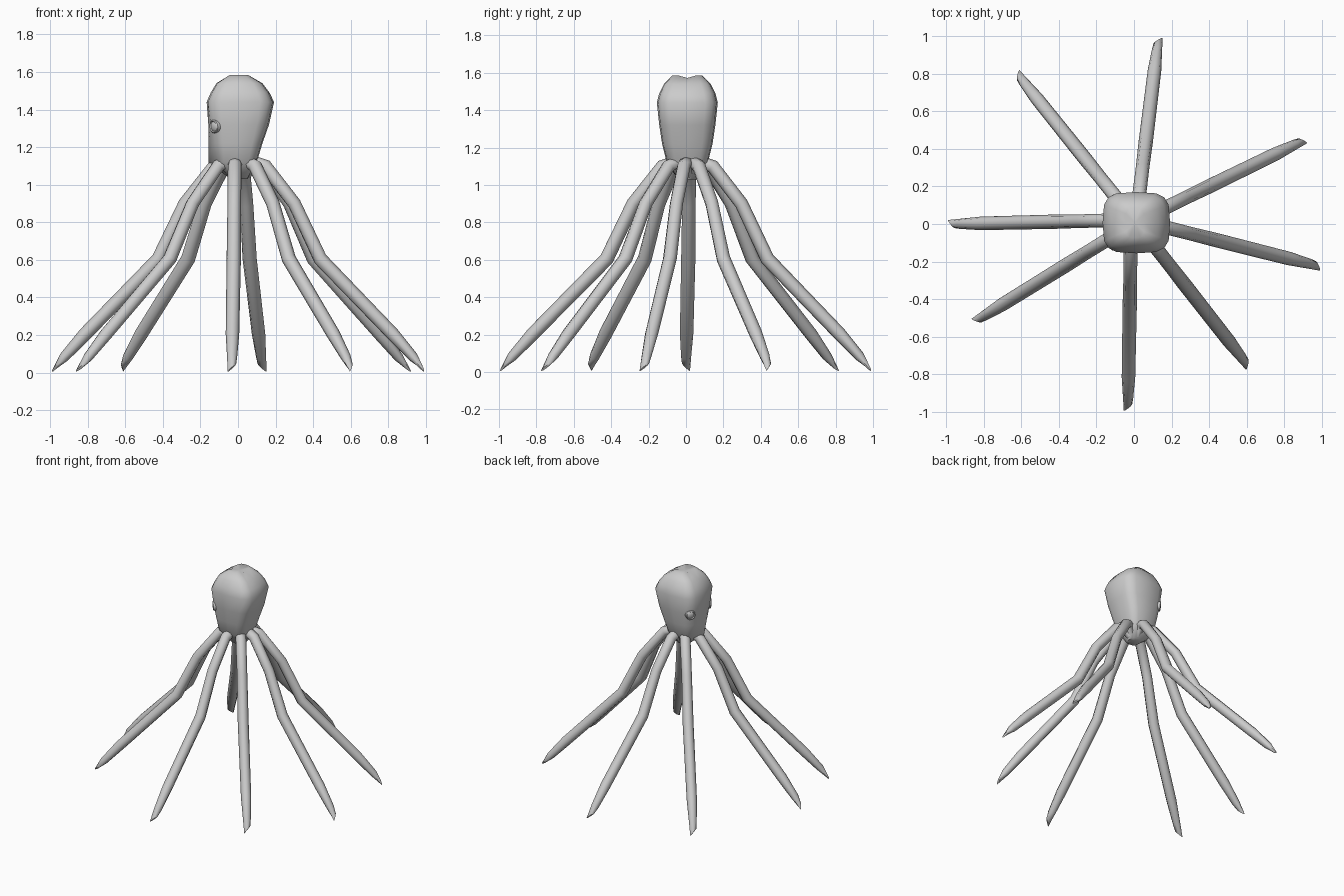
import bpy, bmesh, math
from mathutils import Vector

cube = bpy.data.objects.get("Cube")
if cube:
    bpy.data.objects.remove(cube, do_unlink=True)

skin = bpy.data.materials.new("grey_skin")
skin.use_nodes = True
GREY = (0.6, 0.6, 0.6, 1)
skin.diffuse_color = GREY
skin.node_tree.nodes["Principled BSDF"].inputs["Base Color"].default_value = GREY


def finish(name, bm, angle=60):
    bmesh.ops.recalc_face_normals(bm, faces=bm.faces)
    mesh = bpy.data.meshes.new(name)
    bm.to_mesh(mesh)
    bm.free()
    mesh.materials.append(skin)
    obj = bpy.data.objects.new(name, mesh)
    bpy.context.collection.objects.link(obj)
    bpy.ops.object.select_all(action="DESELECT")
    obj.select_set(True)
    bpy.context.view_layer.objects.active = obj
    bpy.ops.object.shade_smooth_by_angle(angle=math.radians(angle))


def loft(rings):
    """Skin a list of equal rings and cap both ends."""
    bm = bmesh.new()
    loops = [[bm.verts.new(p) for p in ring] for ring in rings]
    n = len(loops[0])
    for a, b in zip(loops, loops[1:]):
        for i in range(n):
            j = (i + 1) % n
            bm.faces.new((a[i], a[j], b[j], b[i]))
    caps = [bm.faces.new(loops[0]), bm.faces.new(loops[-1])]
    bmesh.ops.poke(bm, faces=caps)
    return bm


def spow(v, e):
    return math.copysign(abs(v) ** e, v)


# Head: rounded-square sections given as (z, x min, x max, half depth)
SECTIONS = [(1.03, -0.04, 0.05, 0.05), (1.12, -0.12, 0.10, 0.11),
            (1.22, -0.135, 0.13, 0.135), (1.32, -0.152, 0.165, 0.15),
            (1.44, -0.167, 0.192, 0.163), (1.49, -0.145, 0.168, 0.15),
            (1.54, -0.115, 0.13, 0.125), (1.585, -0.045, 0.055, 0.08)]
rings = []
for z, x0, x1, depth in SECTIONS:
    ring = []
    for i in range(16):
        a = math.tau * i / 16
        x = (x0 + x1) / 2 + (x1 - x0) / 2 * spow(math.cos(a), 0.55)
        y = depth * spow(math.sin(a), 0.55)
        if i == 8 and 1.1 < z < 1.4:      # ridge down the face
            x = min(x, -0.158)
        dip = 0.013 if z > 1.55 and i in (0, 8) else 0
        ring.append((x, y + 0.007, z - dip))
    rings.append(ring)
head_mesh = loft(rings)
# crease between the two crown lobes
max(head_mesh.verts, key=lambda v: v.co.z - abs(v.co.x) - abs(v.co.y)).co.z = 1.572
finish("head", head_mesh)

# Tentacles: (reach, height, radius) along one arm
ARM = [(0.03, 1.06, 0.032), (0.085, 1.118, 0.037), (0.135, 1.098, 0.037),
       (0.29, 0.90, 0.036), (0.43, 0.605, 0.038), (0.82, 0.205, 0.036),
       (0.93, 0.083, 0.027), (0.978, 0.025, 0.022)]
ORIGIN = Vector((0.01, 0.01, 0))


def tentacle(name, degrees, stretch, shift):
    a = math.radians(degrees)
    out = Vector((math.cos(a), math.sin(a), 0))
    side = Vector((out.y, -out.x, 0))
    up = Vector((0, 0, 1))
    path = [ORIGIN + side * shift + out * r * stretch + up * z for r, z, _ in ARM]
    rings = []
    for k, p in enumerate(path):
        before = (p - path[max(k - 1, 0)]).normalized()
        after = (path[min(k + 1, len(path) - 1)] - p).normalized()
        along = (before + after).normalized()
        normal = along.cross(side)
        last = k == len(path) - 1
        wide = ARM[k][2]
        thick = 0.007 if last else wide
        slant = 0.026 if last else 0     # obliquely cut tip
        rings.append([p + (side * wide + along * slant) * math.cos(t) + normal * thick * math.sin(t)
                      for t in (math.tau * i / 8 for i in range(8))])
    finish(name, loft(rings))


# direction, length factor, sideways shift of the root
ARMS = [(83, 0.995, 0), (26, 1.01, 0), (-14.2, 1.02, -0.012), (-52, 0.985, 0),
        (-91, 1.01, 0.025), (-148.3, 1.02, 0), (181.3, 1.005, 0.012), (128.7, 1.025, 0)]
for i, (degrees, stretch, shift) in enumerate(ARMS):
    tentacle(f"tentacle_{i + 1}", degrees, stretch, shift)

# Eyes: a low rim around a shallow ball on each cheek
for label, sgn in (("right", -1), ("left", 1)):
    facing = Vector((-0.8, 0.6 * sgn, -0.1)).normalized()
    across = facing.cross(Vector((0, 0, 1))).normalized()
    tall = across.cross(facing)
    centre = Vector((-0.126, 0.007 + 0.118 * sgn, 1.31))
    profile = [(0.036, -0.03), (0.036, 0.004), (0.031, 0.009), (0.026, 0.004),
               (0.02, 0.008), (0.009, 0.011)]
    rings = [[centre + facing * h + (across * math.cos(t) + tall * math.sin(t)) * r
              for t in (math.tau * i / 16 for i in range(16))] for r, h in profile]
    finish(f"{label}_eye", loft(rings), 40)
